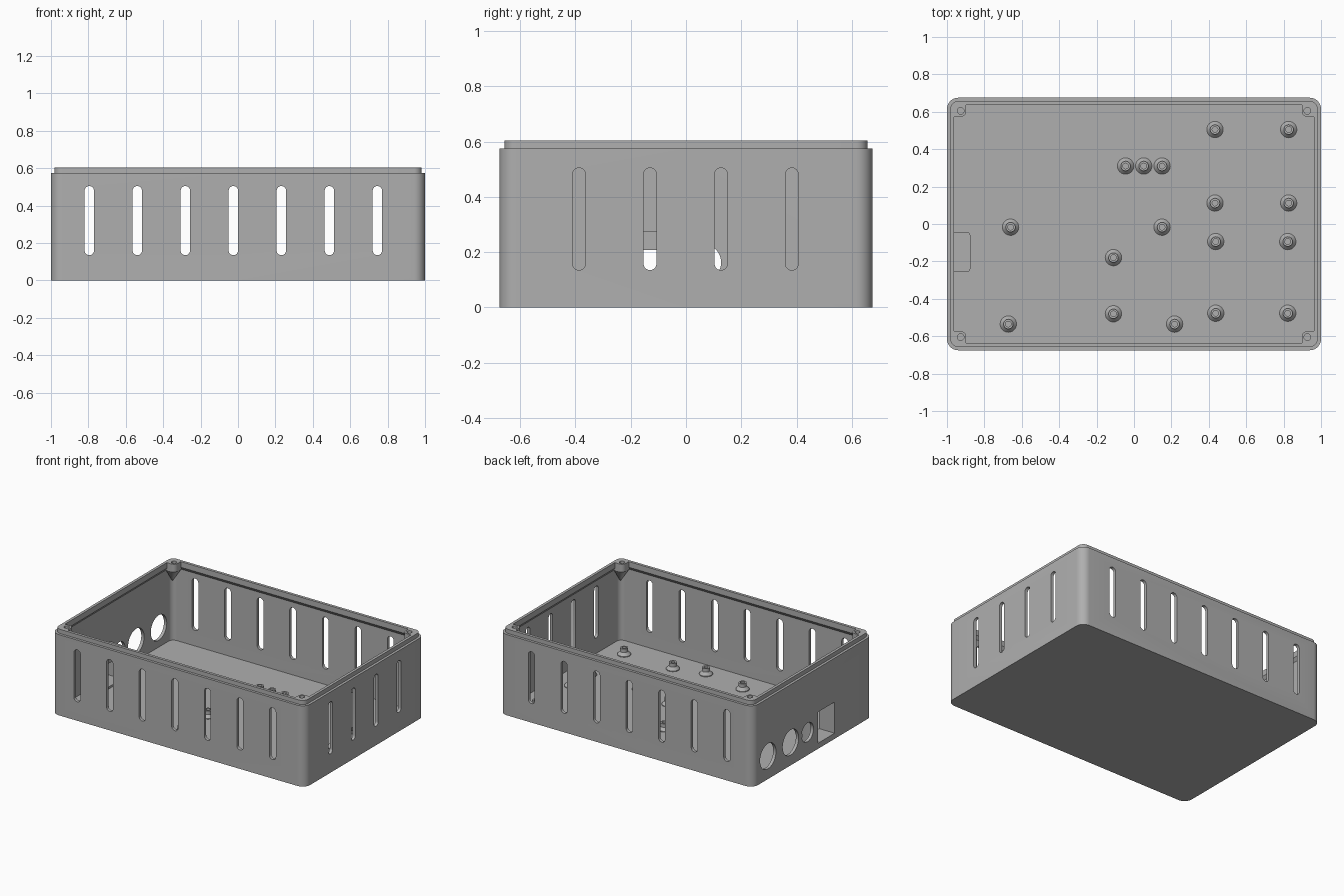
import bpy, bmesh, math

if "Cube" in bpy.data.objects:
    bpy.data.objects.remove(bpy.data.objects["Cube"])

grey = bpy.data.materials.new("grey_plastic")
grey.diffuse_color = (0.43, 0.43, 0.43, 1)
grey.use_nodes = True
grey.node_tree.nodes["Principled BSDF"].inputs["Base Color"].default_value = grey.diffuse_color


def skin(bm, rings):
    """Bridge equal-length rings of points and cap both ends."""
    loops = [[bm.verts.new(p) for p in r] for r in rings]
    n = len(loops[0])
    faces = [bm.faces.new(loops[0][::-1]), bm.faces.new(loops[-1])]
    for a, b in zip(loops, loops[1:]):
        for i in range(n):
            j = (i + 1) % n
            faces.append(bm.faces.new((a[i], a[j], b[j], b[i])))
    bmesh.ops.recalc_face_normals(bm, faces=faces)


def finish(bm, name):
    me = bpy.data.meshes.new(name)
    bm.to_mesh(me)
    bm.free()
    me.materials.append(grey)
    ob = bpy.data.objects.new(name, me)
    bpy.context.collection.objects.link(ob)
    return ob


def prism(bm, pts, axis, a, b):
    """Extrude a 2D outline along an axis from a to b."""
    place = {"x": lambda p, t: (t, p[0], p[1]),
             "y": lambda p, t: (p[0], t, p[1]),
             "z": lambda p, t: (p[0], p[1], t)}[axis]
    skin(bm, [[place(p, t) for p in pts] for t in (a, b)])


def circle(cx, cy, r, n=32):
    return [(cx + r * math.cos(2 * math.pi * i / n),
             cy + r * math.sin(2 * math.pi * i / n)) for i in range(n)]


def round_rect(x0, x1, y0, y1, radii, n=8):
    """Rounded rectangle; radii run from the upper right corner anticlockwise."""
    pts = []
    corners = ((x1, y1, -1, -1), (x0, y1, 1, -1), (x0, y0, 1, 1), (x1, y0, -1, 1))
    for k, (x, y, sx, sy) in enumerate(corners):
        r = radii[k]
        for i in range(n + 1):
            a = math.pi / 2 * (k + i / n)
            pts.append((x + sx * r + r * math.cos(a), y + sy * r + r * math.sin(a)))
    return pts


def cut(ob, cutter):
    cutter.hide_render = True
    m = ob.modifiers.new("cut", "BOOLEAN")
    m.operation, m.solver, m.object = "DIFFERENCE", "EXACT", cutter
    bpy.context.view_layer.objects.active = ob
    bpy.ops.object.modifier_apply(modifier=m.name)


def smooth(ob):
    bpy.ops.object.select_all(action="DESELECT")
    ob.select_set(True)
    bpy.context.view_layer.objects.active = ob
    bpy.ops.object.shade_smooth_by_angle(angle=math.radians(25))


HX, HY = 1.0, 0.675
WALL, FLOOR = 0.022, 0.025

# Case shell: outer wall, stepped lip, chamfered inner rim and floor
bm = bmesh.new()
profile = [(0, 0), (0, 0.575), (0.018, 0.575), (0.018, 0.605), (0.038, 0.605),
           (0.038, 0.565), (WALL, 0.543), (WALL, FLOOR)]
skin(bm, [[(x, y, z) for x, y in
           round_rect(-HX + o, HX - o, -HY + o, HY - o, [0.06 - o] * 4)]
          for o, z in profile])
case = finish(bm, "case_shell")

# Cutter for ventilation slots and round cable holes
bm = bmesh.new()
for i in range(7):
    x = -0.795 + 0.2567 * i
    prism(bm, round_rect(x - 0.025, x + 0.025, 0.135, 0.505, [0.0249] * 4), "y", -0.8, 0.8)
for i in range(4):
    y = -0.387 + 0.2567 * i
    prism(bm, round_rect(y - 0.023, y + 0.023, 0.135, 0.505, [0.0229] * 4), "x", 0.9, 1.1)
for y, r in ((0.505, 0.09), (0.25, 0.09), (0.06, 0.067)):
    prism(bm, circle(y, 0.163, r, 40), "x", -1.1, -0.9)
holes = finish(bm, "hole_cutter")
cut(case, holes)

# Cutter for the socket opening: tall at the outside, lower at the back
bm = bmesh.new()
prism(bm, [(-1.1, 0.04), (-0.8, 0.04), (-0.8, 0.207), (-0.9, 0.207),
           (-0.9, 0.262), (-1.1, 0.262)], "y", -0.245, -0.055)
opening = finish(bm, "socket_cutter")
cut(case, opening)

# Socket housing behind the left wall
bm = bmesh.new()
prism(bm, round_rect(-0.985, -0.875, -0.257, -0.043, [0.02, 0.001, 0.001, 0.02]),
      "z", 0.015, 0.275)
housing = finish(bm, "socket_housing")
cut(housing, opening)

# Corner screw bosses, tapering down into the corners
bm = bmesh.new()
outline = round_rect(0.897, 0.97, 0.573, 0.645, [0.03, 0.001, 0.03, 0.001])
cx, cy = 0.968, 0.643
rings = [(0.45, 0.05), (0.55, 1.0), (0.605, 1.0)]
for sx in (-1, 1):
    for sy in (-1, 1):
        skin(bm, [[(sx * (cx + (x - cx) * s), sy * (cy + (y - cy) * s), z)
                   for x, y in outline] for z, s in rings])
bosses = finish(bm, "corner_bosses")
bm = bmesh.new()
for sx in (-1, 1):
    for sy in (-1, 1):
        prism(bm, circle(sx * 0.927, sy * 0.605, 0.018, 24), "z", 0.54, 0.7)
screw_holes = finish(bm, "screw_hole_cutter")
cut(bosses, screw_holes)

# Board standoffs with flared feet and screw holes
spots = [(0.433, 0.505), (0.827, 0.505), (-0.045, 0.31), (0.052, 0.31), (0.15, 0.31),
         (0.433, 0.112), (0.827, 0.112), (-0.66, -0.017), (0.15, -0.017),
         (0.437, -0.094), (0.822, -0.094), (-0.11, -0.18), (-0.672, -0.535),
         (-0.11, -0.48), (0.217, -0.535), (0.437, -0.477), (0.822, -0.477)]
shape = [(0.044, 0.018), (0.044, 0.03), (0.026, 0.05), (0.026, 0.075),
         (0.015, 0.075), (0.015, 0.03)]
bm = bmesh.new()
for x, y in spots:
    skin(bm, [[(px, py, z) for px, py in circle(x, y, r, 24)] for r, z in shape])
standoffs = finish(bm, "standoffs")

for helper in (holes, opening, screw_holes):
    bpy.data.objects.remove(helper)
for ob in (case, housing, bosses, standoffs):
    smooth(ob)
